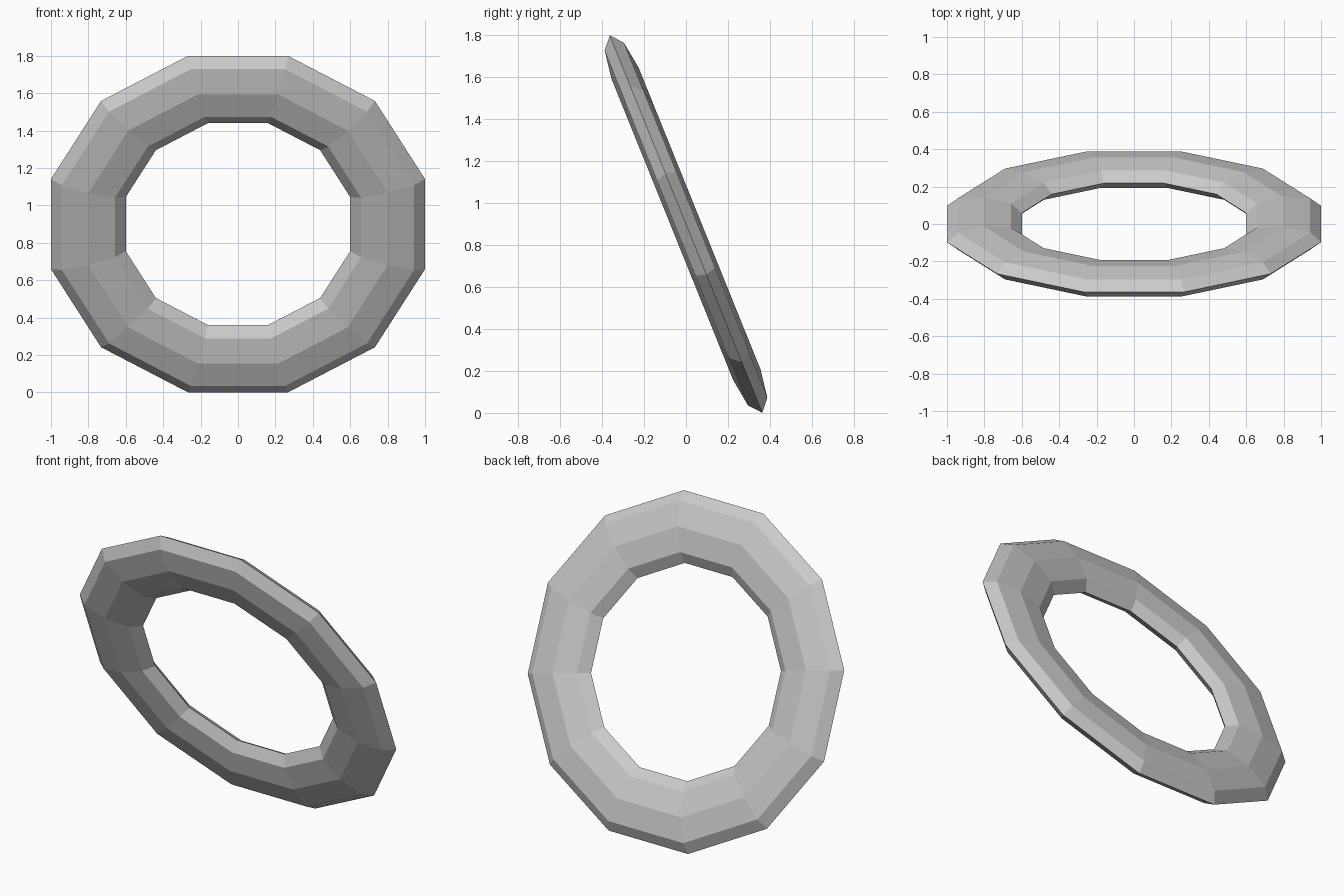
import bpy
from math import radians, cos
from mathutils import Matrix

if "Cube" in bpy.data.objects:
    bpy.data.objects.remove(bpy.data.objects["Cube"])

SIDES = 12
apothem = cos(radians(180 / SIDES))   # flat sides sit on the measured radii

# Ring: twelve-sided torus with an octagonal section
bpy.ops.mesh.primitive_torus_add(
    major_segments=SIDES, minor_segments=8,
    major_radius=0.80 / apothem, minor_radius=0.20 / apothem)
ring = bpy.context.object
ring.name = "tilted_ring"

# Turn flats to the top, flatten, then stand it up leaning towards the front
turn = Matrix.Rotation(radians(180 / SIDES), 4, 'Z')
flatten = Matrix.Diagonal((1.0, 0.97, 0.07 * apothem / 0.20, 1.0))
lean = Matrix.Rotation(radians(90 + 22), 4, 'X')
ring.data.transform(Matrix.Translation((0, 0, 0.9)) @ lean @ flatten @ turn)
ring.data.update()
bpy.ops.object.shade_flat()
